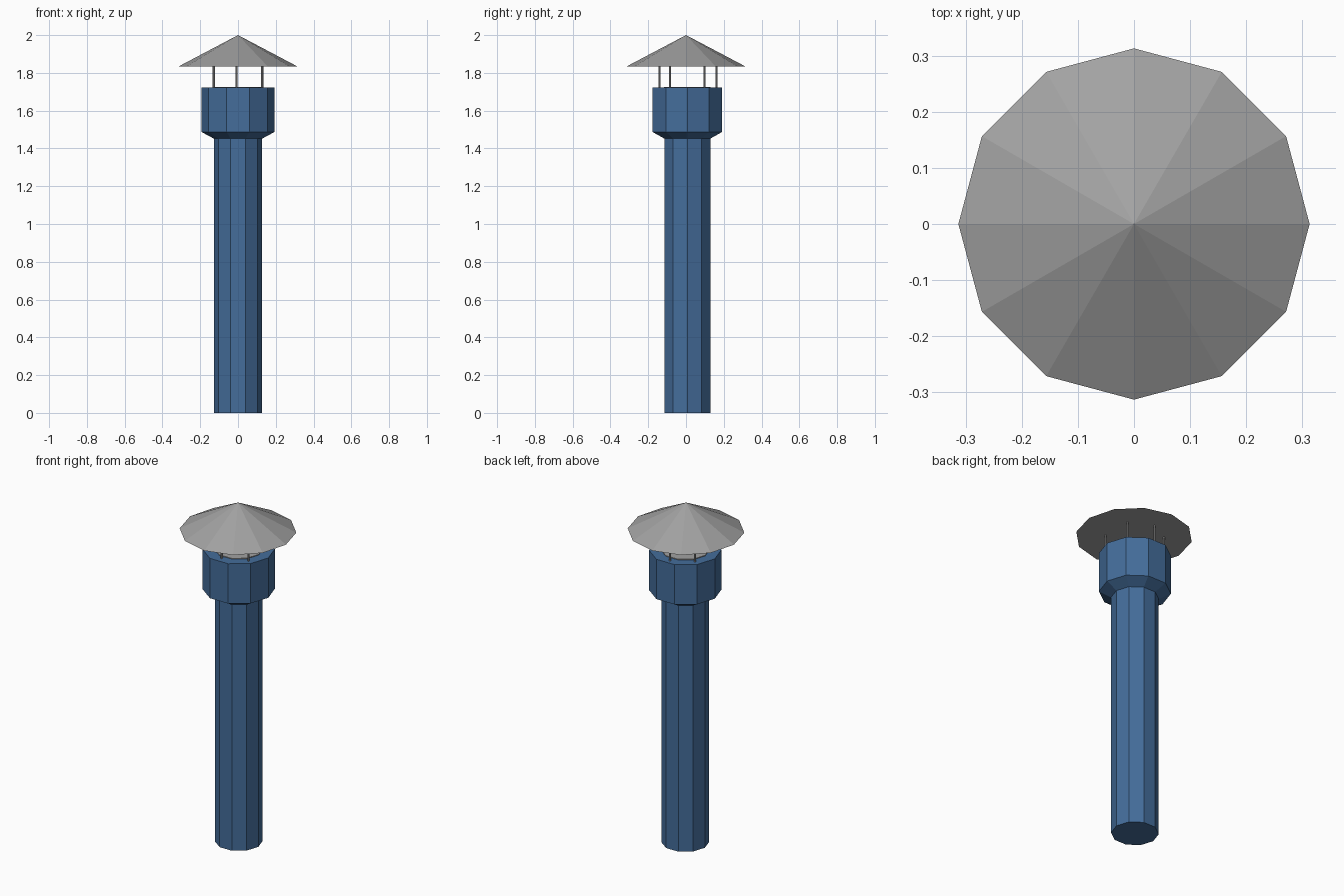
import bpy, bmesh, math

if "Cube" in bpy.data.objects:
    bpy.data.objects.remove(bpy.data.objects["Cube"])


def material(name, rgb):
    m = bpy.data.materials.new(name)
    m.diffuse_color = (*rgb, 1)
    m.use_nodes = True
    m.node_tree.nodes["Principled BSDF"].inputs["Base Color"].default_value = m.diffuse_color
    return m


BLUE = material("blue paint", (0.058, 0.153, 0.325))
GREY = material("grey metal", (0.36, 0.36, 0.36))


def lathe(name, profile, sides, centre, mat):
    """Closed flat-faced turned solid; profile is (radius, z) from bottom to top."""
    bm = bmesh.new()
    cx, cy = centre
    rings = []
    for r, z in profile:
        if r == 0:
            rings.append([bm.verts.new((cx, cy, z))])
        else:
            rings.append([bm.verts.new((cx + r * math.cos(math.tau * i / sides),
                                        cy + r * math.sin(math.tau * i / sides), z))
                          for i in range(sides)])
    for a, b in zip(rings, rings[1:]):
        for i in range(sides):
            j = (i + 1) % sides
            if len(b) == 1:
                bm.faces.new((a[i], a[j], b[0]))
            else:
                bm.faces.new((a[i], a[j], b[j], b[i]))
    bm.faces.new(rings[0][::-1])
    if len(rings[-1]) > 1:
        bm.faces.new(rings[-1])
    bmesh.ops.recalc_face_normals(bm, faces=bm.faces)
    me = bpy.data.meshes.new(name)
    bm.to_mesh(me)
    bm.free()
    me.materials.append(mat)
    ob = bpy.data.objects.new(name, me)
    bpy.context.collection.objects.link(ob)
    return ob


C = (0, 0.007)

# Pipe with flared collar, one ten-sided solid
lathe("chimney_pipe", [(0.128, 0), (0.128, 1.452), (0.193, 1.487), (0.193, 1.722)],
      10, C, BLUE)

# Grey flue opening on the collar top
lathe("flue_opening", [(0.13, 1.718), (0.13, 1.726)], 10, C, GREY)

# Thin posts holding the rain cap
posts = [(-0.008, -0.14), (-0.008, 0.162)]
posts += [(sx * 0.128, y) for sx in (-1, 1) for y in (-0.085, 0.097)]
for n, p in enumerate(posts):
    lathe(f"cap_post_{n + 1}", [(0.006, 1.71), (0.006, 1.845)], 6, p, GREY)

# Conical rain cap
lathe("rain_cap", [(0.313, 1.835), (0, 2.0)], 12, (0, 0), GREY)
